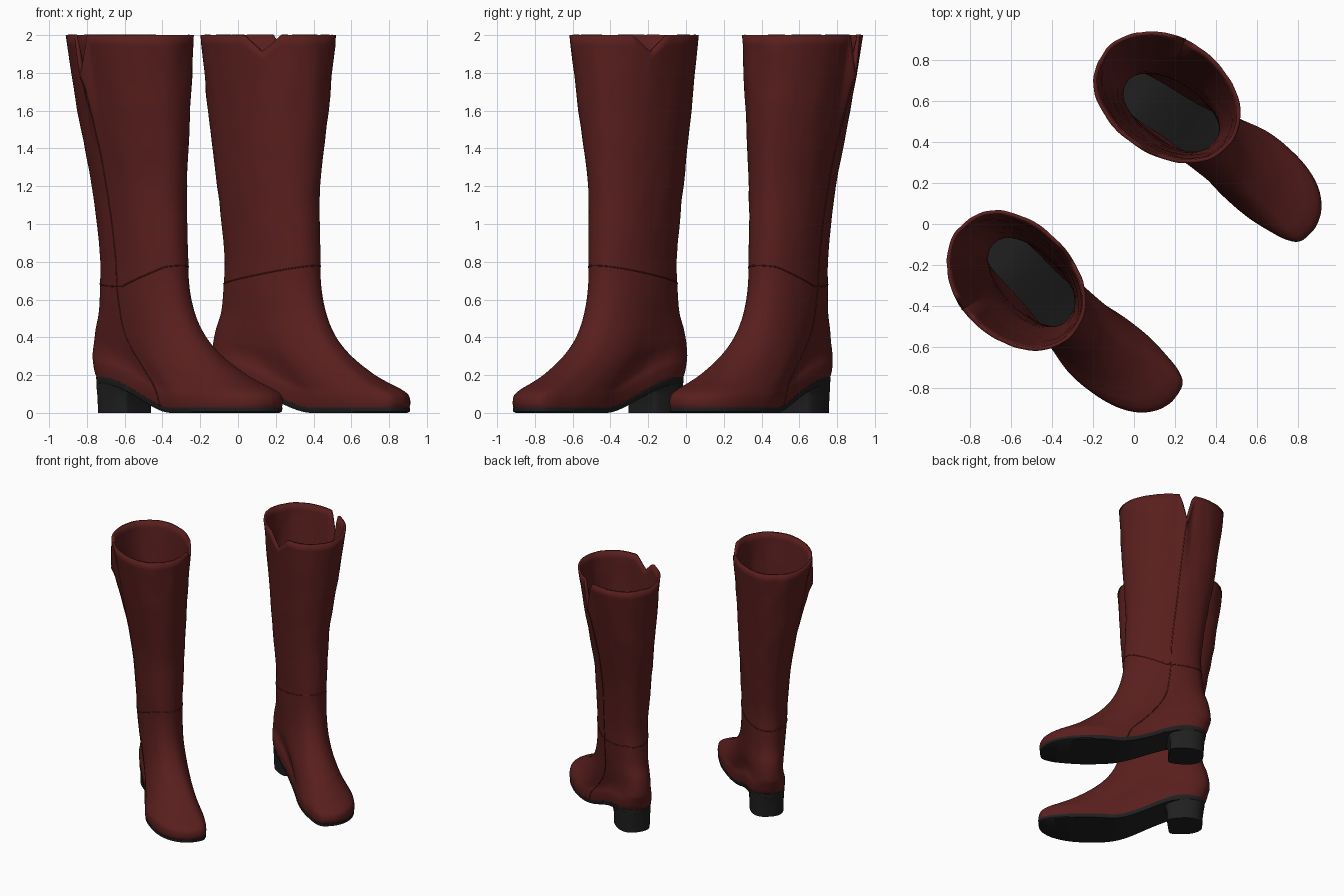
import bpy, math
from mathutils import Vector, Matrix, noise

if "Cube" in bpy.data.objects:
    bpy.data.objects.remove(bpy.data.objects["Cube"])

N = 160          # points around each ring
SUB = 5          # rows between layers


def material(name, rgb):
    m = bpy.data.materials.new(name)
    m.diffuse_color = (*rgb, 1)
    m.use_nodes = True
    m.node_tree.nodes["Principled BSDF"].inputs["Base Color"].default_value = m.diffuse_color
    return m


LEATHER = material("oxblood_leather", (0.1, 0.0135, 0.0125))
RUBBER = material("black_rubber", (0.014, 0.014, 0.014))

# Placement of each boot: the left one is the right one reflected in a line at -39.5 degrees
PLACE = Matrix.Rotation(math.radians(-45), 4, 'Z') @ Matrix.Translation((0, -0.54, 0))
c2, s2 = math.cos(math.radians(-79)), math.sin(math.radians(-79))
REFLECT = Matrix(((c2, s2, 0, 0), (s2, -c2, 0, 0), (0, 0, 1, 0), (0, 0, 0, 1)))
SIDES = (("right", PLACE, False), ("left", REFLECT @ PLACE, True))


def catmull(a, b, c, d, x):
    return 0.5 * (2 * b + (c - a) * x + (2 * a - 5 * b + 4 * c - d) * x * x + (3 * b - a - 3 * c + d) * x ** 3)


def table(tab, pos):
    i = min(int(pos), len(tab) - 2)
    g = lambda k: tab[max(0, min(k, len(tab) - 1))]
    return catmull(g(i - 1), g(i), g(i + 1), g(i + 2), pos - i)


def arch(u):
    x = max(0, min(1, (u + 0.35) / 0.57))
    return 1 - x * x * (3 - 2 * x)


def build(name, rings, mat, cap_low=False, cap_high=False, thick=0, angle=40):
    """Loft closed rings into a mesh, once for each boot."""
    n, rows = len(rings[0]), len(rings)
    faces = []
    for j in range(rows - 1):
        for i in range(n):
            k = (i + 1) % n
            faces.append((j * n + i, (j + 1) * n + i, (j + 1) * n + k, j * n + k))
    for on, base, up in ((cap_low, 0, False), (cap_high, (rows - 1) * n, True)):
        for i in range(n // 2 if on else 0):
            f = list(dict.fromkeys((i, i + 1, (n - i - 1) % n, (n - i) % n)))
            faces.append(tuple(base + v for v in (reversed(f) if up == False else f))[::-1]
                         if up else tuple(base + v for v in f))
    for side, mtx, flip in SIDES:
        me = bpy.data.meshes.new(f"{side}_{name}")
        me.from_pydata([mtx @ Vector(p) for r in rings for p in r], [],
                       [f[::-1] for f in faces] if flip else faces)
        me.materials.append(mat)
        ob = bpy.data.objects.new(f"{side}_{name}", me)
        bpy.context.collection.objects.link(ob)
        if thick:
            s = ob.modifiers.new("thickness", 'SOLIDIFY')
            s.thickness, s.offset = thick, -1
        bpy.ops.object.select_all(action='DESELECT')
        ob.select_set(True)
        bpy.context.view_layer.objects.active = ob
        bpy.ops.object.shade_smooth_by_angle(angle=math.radians(angle))


# Foot outline: inner and outer half widths every 15 degrees from heel to toe
INNER = (0, .07, .115, .138, .14, .137, .15, .183, .2, .197, .185, .15, .06)
OUTER = (0, -.07, -.115, -.135, -.14, -.145, -.168, -.193, -.182, -.15, -.095, -.02, .06)

# Upper layers: height, arch following, back, front, foot-shape weight, centre, half width
LAYERS = (
    (.025, 1, -.465, .735, 1, 0, .19), (.055, 1, -.48, .742, 1, 0, .193),
    (.095, 1, -.492, .73, 1, 0, .19), (.127, .97, -.5, .68, 1, 0, .179),
    (.16, .9, -.505, .60, .92, 0, .17), (.21, .78, -.505, .495, .75, 0, .163),
    (.30, .5, -.5, .355, .45, 0, .158), (.40, .3, -.485, .25, .25, -.005, .155),
    (.52, .1, -.455, .18, .1, -.01, .155), (.67, 0, -.44, .14, 0, -.012, .16),
    (.85, 0, -.435, .13, 0, -.015, .165), (1.2, 0, -.48, .12, 0, -.02, .19),
    (1.6, 0, -.545, .15, 0, -.045, .235), (2.0, 0, -.59, .17, 0, -.065, .285))


def layer_point(layer, t):
    z, f, ub, uf, k, c, b = layer
    u = ub + (uf - ub) * (1 - math.cos(t)) / 2
    half = t if t <= math.pi else 2 * math.pi - t
    foot = table(INNER if t <= math.pi else OUTER, half / math.pi * 12) * b / .19
    s = math.sin(half)
    oval = c + b * (s ** .88 if t <= math.pi else -s)
    return Vector((u, k * foot + (1 - k) * oval, z + f * .16 * arch(u)))


def surface(t, h):
    """Point on the upper at angle t and layer position h, with creases and rim notches."""
    i = min(int(h), len(LAYERS) - 2)
    g = [layer_point(LAYERS[max(0, min(i + k, len(LAYERS) - 1))], t) for k in (-1, 0, 1, 2)]
    p = catmull(*g, h - i)
    if p.z > .75:
        amt = min(1, (p.z - .75) / .2)
        wob = noise.noise(Vector((p.x * 7, p.y * 7, p.z * 6))) + .5 * noise.noise(p * 15)
        p.x += (p.x + .17) * .022 * wob * amt
        p.y += (p.y + .03) * .022 * wob * amt
    deg = math.degrees(t)
    drop = .22 * max(0, 1 - abs(deg - 283) / 8) ** .8 + .09 * max(0, 1 - abs(deg - 111) / 17)
    p.z -= drop * max(0, (p.z - 1.3) / .7) ** 1.5
    return p


angles = [2 * math.pi * i / N for i in range(N)]
top = len(LAYERS) - 1
build("boot_upper", [[surface(t, j / SUB) for t in angles] for j in range(top * SUB + 1)],
      LEATHER, thick=.018, angle=50)


# Sole and insole follow the foot outline and the arch
def sole_ring(scale, z0, rise):
    ring = []
    for t in angles:
        p = layer_point(LAYERS[0], t)
        ring.append((.135 + (p.x - .135) * scale, p.y * scale, z0 + rise * arch(p.x)))
    return ring


build("sole", [sole_ring(.975, 0, .15), sole_ring(1.005, .007, .152), sole_ring(1.008, .028, .161)],
      RUBBER, True, True)
build("insole", [sole_ring(.94, .025, .16), sole_ring(.94, .045, .165)], RUBBER, False, True)


# Block heel: round back, flat front that flares into the arch
def heel_ring(z, ub, uf, b, n=64):
    ring = []
    for i in range(n):
        t = 2 * math.pi * i / n
        s, c = math.sin(t), math.cos(t)
        u = ub + (uf - ub) * (1 - c) / 2
        w = b * math.copysign(abs(s) ** (.75 if c > 0 else .2), s) if abs(s) > 1e-6 else 0
        ring.append((u, w, min(z, .01 + .155 * arch(u))))
    return ring


build("heel", [heel_ring(0, -.45, -.2, .12), heel_ring(.09, -.455, -.2, .122),
               heel_ring(.125, -.46, -.185, .125), heel_ring(.15, -.463, -.15, .128),
               heel_ring(.172, -.466, -.1, .13)], RUBBER, True, True, angle=45)


# Stitched seams as fine raised cords
def height_to_layer(t, z):
    lo, hi = 0, top
    for _ in range(24):
        mid = (lo + hi) / 2
        lo, hi = (mid, hi) if surface(t, mid).z < z else (lo, mid)
    return lo


def seam(name, pts, closed):
    for side, mtx, _ in SIDES:
        cu = bpy.data.curves.new(f"{side}_{name}", 'CURVE')
        cu.dimensions, cu.bevel_depth, cu.bevel_resolution = '3D', .0035, 1
        sp = cu.splines.new('POLY')
        sp.points.add(len(pts) - 1)
        for q, p in zip(sp.points, pts):
            q.co = (*(mtx @ p), 1)
        sp.use_cyclic_u = closed
        cu.materials.append(LEATHER)
        bpy.context.collection.objects.link(bpy.data.objects.new(f"{side}_{name}", cu))


ankle = []
for t in angles:
    dip = .06 * max(0, 1 - abs(math.degrees(t) - 272) / 60)
    ankle.append(surface(t, height_to_layer(t, .73 - .05 * math.cos(t) - dip)))
seam("ankle_seam", ankle, True)
seam("side_seam", [surface(math.radians(271 + 12 * i / 60), .1 + (top - .1) * i / 60)
                   for i in range(61)], False)
